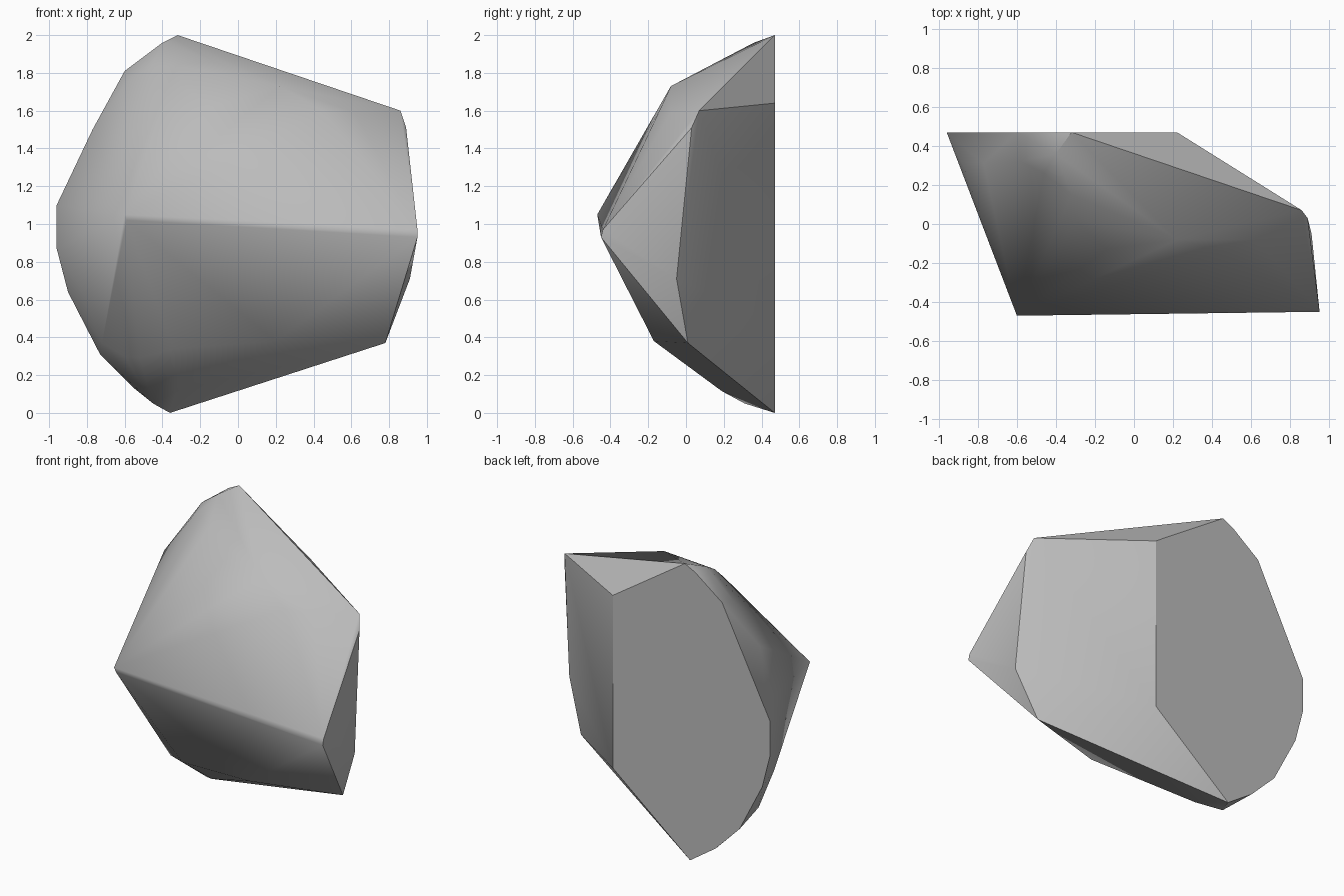
import bpy, bmesh, math

if "Cube" in bpy.data.objects:
    bpy.data.objects.remove(bpy.data.objects["Cube"])

# Corner points of the chipped boulder; its faces are the convex hull
back_rim = [(-0.32, 2.0), (-0.40, 1.96), (-0.60, 1.81), (-0.96, 1.10), (-0.96, 0.87),
            (-0.90, 0.64), (-0.73, 0.31), (-0.55, 0.13), (-0.36, 0.0),
            (0.22, 0.47), (0.22, 1.64)]
ridge = [(-0.60, -0.47, 1.05), (-0.59, -0.465, 1.02), (0.95, -0.45, 0.93), (0.95, -0.44, 0.97)]
right_side = [(0.86, 0.07, 1.60), (0.89, 0.03, 1.51), (0.91, -0.05, 0.71), (0.78, 0.01, 0.37)]
upper_chips = [(0.22, -0.08, 1.73), (0.62, -0.08, 1.59), (0.45, -0.14, 1.60),
               (-0.14, -0.13, 1.62), (-0.30, 0.02, 1.73), (-0.32, 0.15, 1.84),
               (-0.46, 0.26, 1.83), (-0.58, 0.32, 1.76), (-0.40, 0.36, 1.96),
               (-0.77, 0.31, 1.50), (-0.88, 0.31, 1.20)]
lower_chips = [(0.20, -0.17, 0.38), (-0.34, -0.11, 0.34), (-0.52, 0.02, 0.29),
               (-0.60, 0.10, 0.30), (-0.72, 0.25, 0.37), (-0.83, 0.24, 0.65),
               (-0.38, 0.20, 0.13), (-0.33, 0.19, 0.115), (-0.45, 0.31, 0.05)]
points = [(x, 0.47, z) for x, z in back_rim] + ridge + right_side + upper_chips + lower_chips

# Boulder
bm = bmesh.new()
for p in points:
    bm.verts.new(p)
bmesh.ops.convex_hull(bm, input=bm.verts[:])
bmesh.ops.delete(bm, geom=[v for v in bm.verts if not v.link_faces], context='VERTS')
bmesh.ops.dissolve_limit(bm, angle_limit=math.radians(0.5), verts=bm.verts[:], edges=bm.edges[:])
bmesh.ops.recalc_face_normals(bm, faces=bm.faces[:])
mesh = bpy.data.meshes.new("boulder")
bm.to_mesh(mesh)
bm.free()

# Stone grey
stone = bpy.data.materials.new("stone grey")
stone.diffuse_color = (0.50, 0.50, 0.50, 1)
stone.use_nodes = True
stone.node_tree.nodes["Principled BSDF"].inputs["Base Color"].default_value = stone.diffuse_color
mesh.materials.append(stone)

boulder = bpy.data.objects.new("boulder", mesh)
bpy.context.collection.objects.link(boulder)
bpy.context.view_layer.objects.active = boulder
boulder.select_set(True)
bpy.ops.object.shade_smooth_by_angle(angle=math.radians(30))
